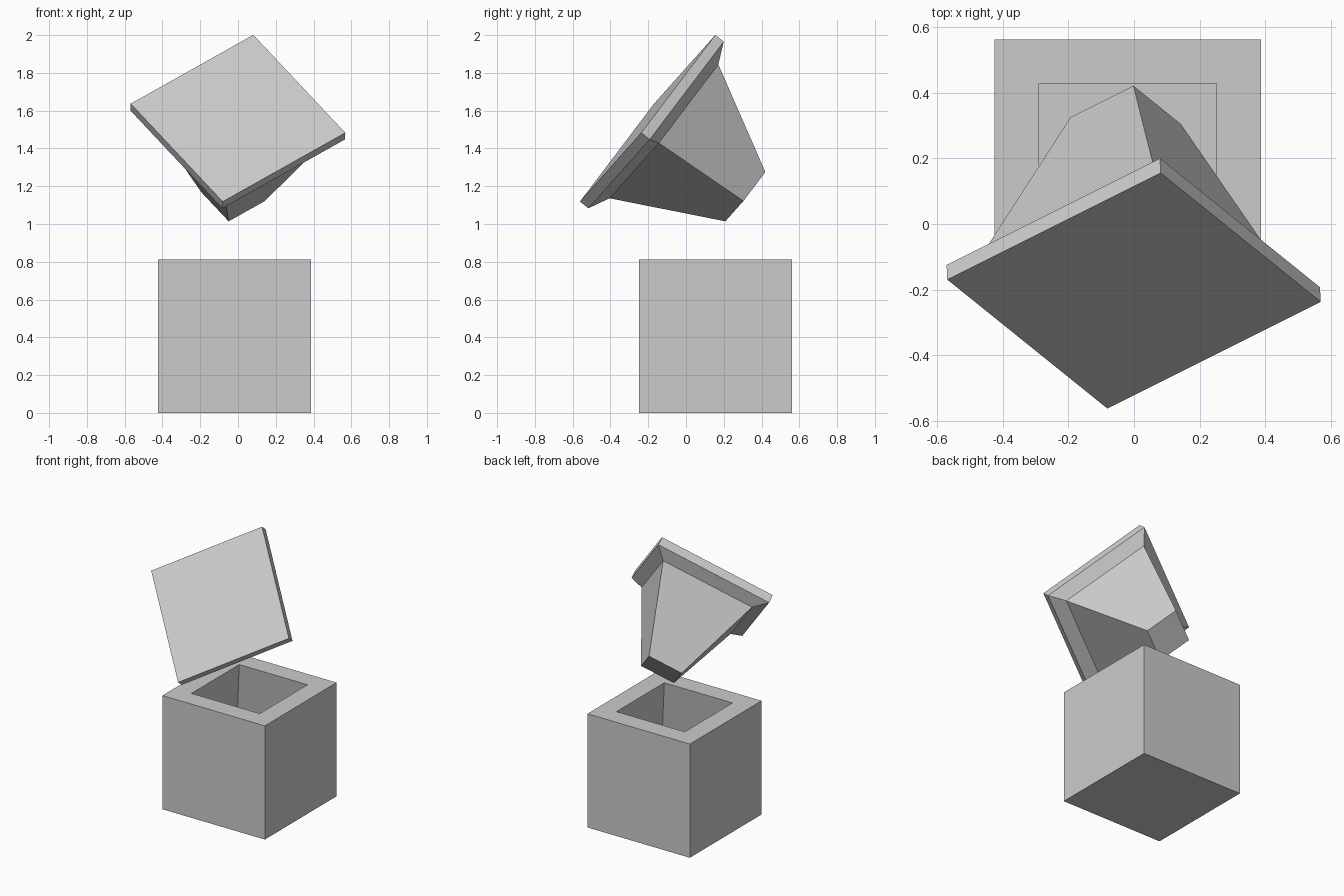
import bpy
import bmesh
from mathutils import Matrix, Vector

cube = bpy.data.objects.get("Cube")
if cube:
    bpy.data.objects.remove(cube, do_unlink=True)

grey = bpy.data.materials.new("plain grey")
grey.use_nodes = True
colour = (0.6, 0.6, 0.6, 1)
grey.diffuse_color = colour
for node in grey.node_tree.nodes:
    if node.type == "BSDF_PRINCIPLED":
        node.inputs["Base Color"].default_value = colour


def loft_squares(name, rings, matrix):
    """Closed solid through square rings given as (half width, height)."""
    bm = bmesh.new()
    loops = [[bm.verts.new((sx * h, sy * h, z))
              for sx, sy in ((-1, -1), (1, -1), (1, 1), (-1, 1))]
             for h, z in rings]
    for low, high in zip(loops, loops[1:]):
        for i in range(4):
            j = (i + 1) % 4
            bm.faces.new((low[i], low[j], high[j], high[i]))
    bm.faces.new(loops[0][::-1])
    bm.faces.new(loops[-1])
    bmesh.ops.recalc_face_normals(bm, faces=bm.faces)
    mesh = bpy.data.meshes.new(name)
    bm.to_mesh(mesh)
    bm.free()
    mesh.materials.append(grey)
    obj = bpy.data.objects.new(name, mesh)
    obj.matrix_world = matrix
    bpy.context.collection.objects.link(obj)
    return obj


# Hollow box: outer walls, flat rim, then a cavity that widens downwards
loft_squares("hollow_box",
             [(0.405, 0), (0.405, 0.813), (0.27, 0.813), (0.36, 0.13)],
             Matrix.Translation((-0.019, 0.157, 0)))

# Tilted lid: square slab, bevelled underside and tapering plug
u = Vector((-0.80, -0.40, -0.449)).normalized()
v = Vector((0.605, -0.481, -0.636))
v = (v - u * v.dot(u)).normalized()
n = u.cross(v)
tilt = Matrix((u, v, n)).transposed().to_4x4()
loft_squares("lid_with_plug",
             [(0.12, -0.664), (0.326, -0.111), (0.406, -0.057), (0.406, 0)],
             Matrix.Translation((0, -0.203, 1.56)) @ tilt)
